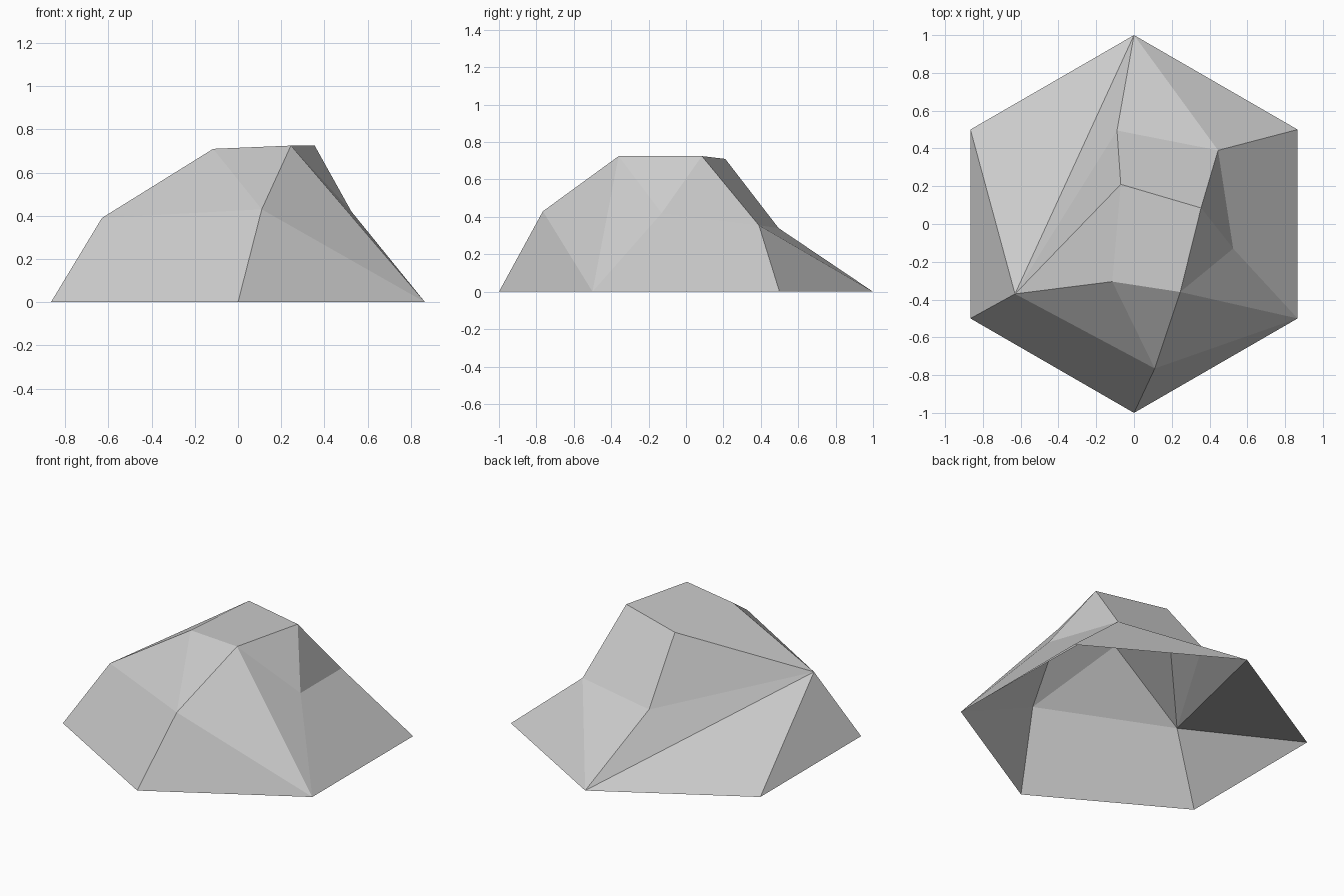
import bpy
import bmesh
from math import cos, sin, radians

default_cube = bpy.data.objects.get("Cube")
if default_cube:
    bpy.data.objects.remove(default_cube, do_unlink=True)


def make_material(name, rgb):
    colour = (*rgb, 1.0)
    material = bpy.data.materials.new(name)
    material.use_nodes = True
    material.diffuse_color = colour
    material.node_tree.nodes["Principled BSDF"].inputs["Base Color"].default_value = colour
    return material


# Hexagonal ground outline, counter-clockwise from the front corner
points = {}
for i, key in enumerate("ABCDEF"):
    angle = radians(60 * i - 90)
    points[key] = (cos(angle), sin(angle), 0)

# Irregular shoulder corners
points.update(
    p=(-0.63, -0.37, 0.39),
    q=(0.11, -0.765, 0.43),
    r=(0.525, -0.13, 0.42),
    s=(0.445, 0.39, 0.355),
    t=(-0.09, 0.495, 0.34),
)

# Sloping summit corners
points.update(
    w=(-0.115, -0.305, 0.71),
    x=(0.245, -0.36, 0.725),
    y=(0.355, 0.085, 0.725),
    z=(-0.07, 0.21, 0.71),
)

# Facets by corner letters, wound outwards; the underside stays open
lower_facets = "FAqp ABq BCsr CDs DEp EFp sDt Dpt"
upper_facets = "pqw qxw qBx Brx ryx rsy stzy tpz pwz"
summit_facet = "wxyz"

bm = bmesh.new()
corners = {key: bm.verts.new(co) for key, co in points.items()}
for facet in f"{lower_facets} {upper_facets} {summit_facet}".split():
    face = bm.faces.new([corners[key] for key in facet])
    face.smooth = False

mesh = bpy.data.meshes.new("rock")
bm.to_mesh(mesh)
bm.free()
mesh.materials.append(make_material("stone grey", (0.6, 0.6, 0.6)))

rock = bpy.data.objects.new("rock", mesh)
bpy.context.collection.objects.link(rock)
